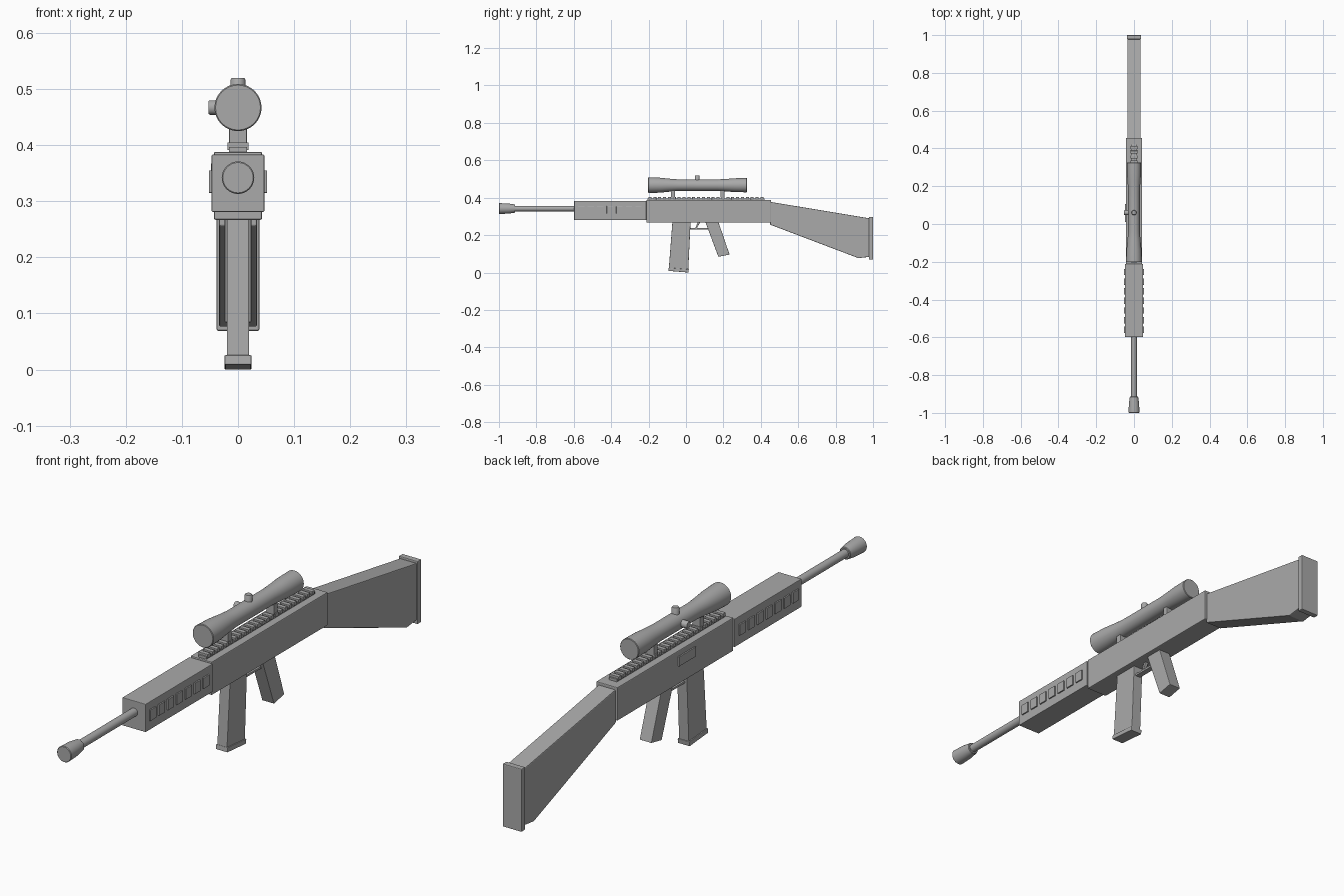
import bpy
import bmesh
import math
from mathutils import Matrix, Vector

cube = bpy.data.objects.get("Cube")
if cube:
    bpy.data.objects.remove(cube, do_unlink=True)

gray = bpy.data.materials.new("plain gray")
gray.use_nodes = True
COLOR = (0.4, 0.4, 0.4, 1)
gray.diffuse_color = COLOR
gray.node_tree.nodes["Principled BSDF"].inputs["Base Color"].default_value = COLOR


def finish(name, bm, bevel=0.0, smooth=False):
    bmesh.ops.recalc_face_normals(bm, faces=bm.faces)
    mesh = bpy.data.meshes.new(name)
    bm.to_mesh(mesh)
    bm.free()
    mesh.materials.append(gray)
    obj = bpy.data.objects.new(name, mesh)
    bpy.context.collection.objects.link(obj)
    if bevel:
        mod = obj.modifiers.new("Bevel", "BEVEL")
        mod.width = bevel
        mod.segments = 2
        mod.limit_method = "ANGLE"
    if smooth:
        bpy.ops.object.select_all(action="DESELECT")
        obj.select_set(True)
        bpy.context.view_layer.objects.active = obj
        bpy.ops.object.shade_smooth_by_angle(angle=math.radians(35))
    return obj


def add_box(bm, x, y, z):
    """Add a box given as (min, max) along each axis."""
    size = Vector((x[1] - x[0], y[1] - y[0], z[1] - z[0]))
    mid = Vector((x[0] + x[1], y[0] + y[1], z[0] + z[1])) / 2
    bmesh.ops.create_cube(bm, size=1, matrix=Matrix.Translation(mid) @ Matrix.Diagonal(size).to_4x4())


def box(name, x, y, z, bevel=0.002):
    bm = bmesh.new()
    add_box(bm, x, y, z)
    return finish(name, bm, bevel)


def slab(name, outline, half, bevel=0.002):
    """Side outline of (y, z) points, extruded across x."""
    bm = bmesh.new()
    face = bm.faces.new([bm.verts.new((-half, y, z)) for y, z in outline])
    moved = bmesh.ops.extrude_face_region(bm, geom=[face])["geom"]
    bmesh.ops.translate(bm, vec=(2 * half, 0, 0), verts=[v for v in moved if isinstance(v, bmesh.types.BMVert)])
    return finish(name, bm, bevel)


def lathe(name, profile, origin, axis, sides=32):
    """Closed turned solid from (distance, radius) points along an axis."""
    turn = Vector((0, 0, 1)).rotation_difference(Vector(axis)).to_matrix()
    bm = bmesh.new()
    rings = []
    for d, r in profile:
        rings.append([bm.verts.new(turn @ Vector((r * math.cos(a), r * math.sin(a), d)) + Vector(origin))
                      for a in (math.tau * i / sides for i in range(sides))])
    for a, b in zip(rings, rings[1:]):
        for i in range(sides):
            j = (i + 1) % sides
            bm.faces.new((a[i], a[j], b[j], b[i]))
    bm.faces.new(rings[0])
    bm.faces.new(rings[-1])
    return finish(name, bm, smooth=True)


# Main body
box("receiver", (-0.043, 0.043), (-0.212, 0.455), (0.267, 0.388), 0.003)
box("handguard", (-0.047, 0.047), (-0.598, -0.212), (0.281, 0.383), 0.002)
box("ejection_port", (-0.048, -0.04), (0.01, 0.107), (0.333, 0.368), 0.001)

# Raised handguard vents, mirrored on both sides
for name, side in (("right_vents", -1), ("left_vents", 1)):
    bm = bmesh.new()
    for i in range(7):
        y = -0.577 + 0.051 * i
        add_box(bm, sorted((side * 0.044, side * 0.052)), (y, y + 0.034), (0.315, 0.355))
    finish(name, bm, 0.001)

# Barrel and muzzle
AXIS = (0, 1, 0)
lathe("barrel", [(-0.93, 0.015), (-0.59, 0.015)], (0, 0, 0.342), AXIS)
lathe("muzzle", [(-1, 0.027), (-0.998, 0.029), (-0.95, 0.027), (-0.915, 0.022), (-0.913, 0.02)],
      (0, 0, 0.342), AXIS)

# Toothed top rail
bm = bmesh.new()
add_box(bm, (-0.016, 0.016), (-0.205, 0.42), (0.385, 0.397))
TEETH = 24
pitch = 0.625 / TEETH
for i in range(TEETH):
    y = -0.205 + pitch * i
    add_box(bm, (-0.019, 0.019), (y + 0.004, y + pitch - 0.006), (0.391, 0.405))
finish("top_rail", bm, 0.001)

# Scope with two mounts and adjustment knobs
SCOPE_Z = 0.467
lathe("scope", [(-0.202, 0.04), (-0.2, 0.042), (-0.14, 0.04), (-0.08, 0.034), (-0.04, 0.031),
                (0.17, 0.031), (0.225, 0.034), (0.26, 0.037), (0.324, 0.038), (0.326, 0.036)],
      (0, 0, SCOPE_Z), AXIS)
for name, y in (("front_scope_mount", -0.07), ("rear_scope_mount", 0.195)):
    box(name, (-0.016, 0.016), (y - 0.011, y + 0.011), (0.4, 0.45))
knob = [(0, 0.013), (0.05, 0.013), (0.053, 0.011)]
lathe("elevation_knob", knob, (0, 0.06, SCOPE_Z), (0, 0, 1), 24)
lathe("windage_knob", knob, (0, 0.06, SCOPE_Z), (-1, 0, 0), 24)

# Slanted magazine with its floor plate
slab("magazine", [(-0.072, 0.28), (0.025, 0.28), (0.012, 0.012), (-0.092, 0.02)], 0.02)
slab("magazine_base", [(-0.093, 0.026), (0.015, 0.017), (0.013, 0), (-0.095, 0.009)], 0.024)

# Grip, trigger and guard
slab("grip", [(0.1, 0.28), (0.17, 0.28), (0.233, 0.096), (0.173, 0.084)], 0.024)
box("trigger_guard", (-0.011, 0.011), (0.02, 0.12), (0.23, 0.238), 0.001)
slab("trigger", [(0.064, 0.275), (0.078, 0.275), (0.068, 0.255), (0.058, 0.238), (0.05, 0.238), (0.058, 0.257)],
     0.006, 0.001)

# Shoulder stock and butt pad
slab("stock", [(0.45, 0.378), (0.98, 0.29), (0.98, 0.084), (0.922, 0.077), (0.45, 0.256)], 0.034, 0.003)
box("butt_pad", (-0.038, 0.038), (0.978, 1), (0.069, 0.298), 0.003)
